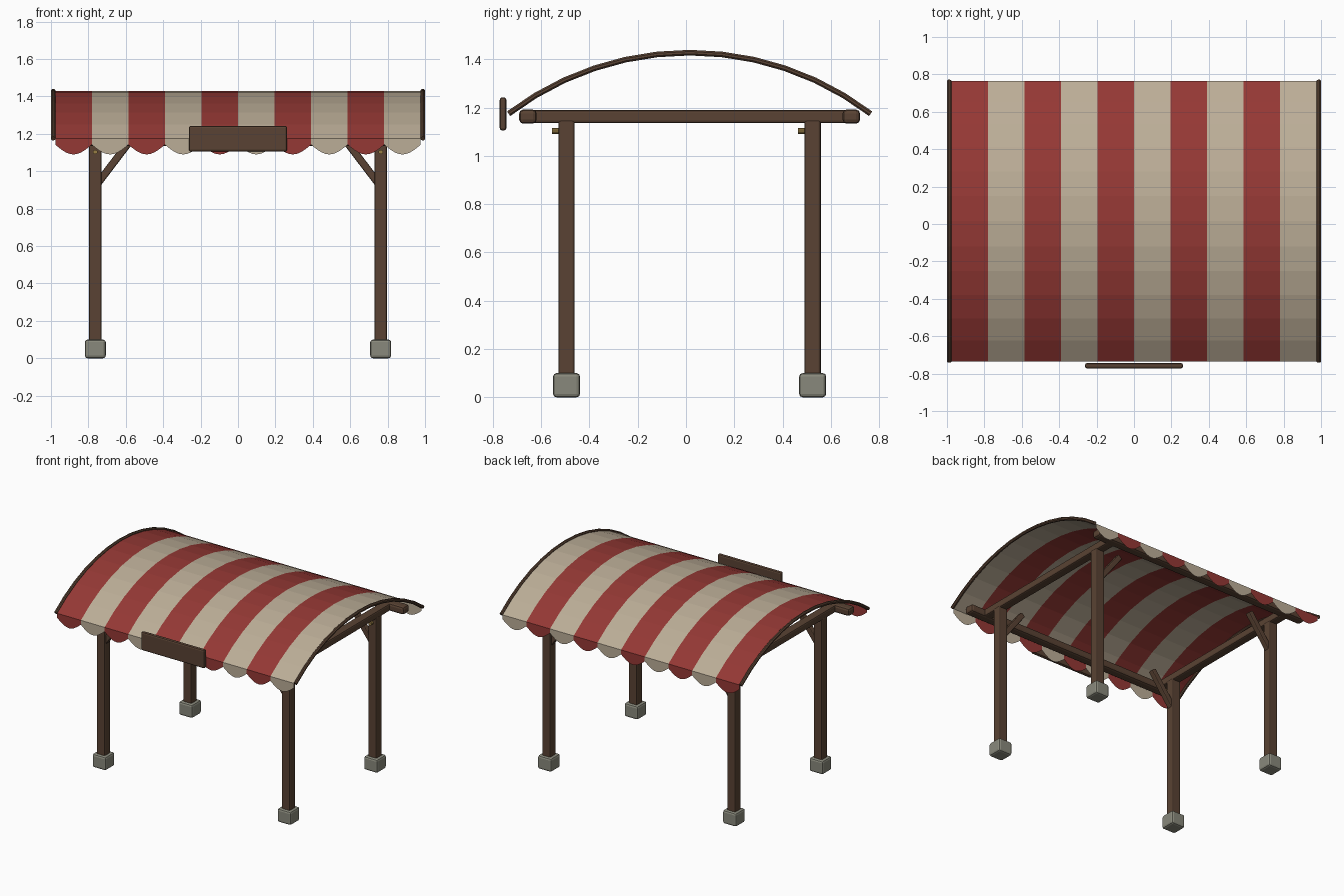
import bpy, bmesh, math
from mathutils import Vector

if "Cube" in bpy.data.objects:
    bpy.data.objects.remove(bpy.data.objects["Cube"])

CY = 0.015                      # centre of the frame in y (the sign shifts the bounds)
PX, PY = 0.763, 0.51            # post positions
HALF, SAG, EAVE = 0.75, 0.253, 1.175
STRIPES, HALF_X, SEGS = 10, 0.977, 12


def material(name, rgb):
    m = bpy.data.materials.new(name)
    m.diffuse_color = (*rgb, 1)
    m.use_nodes = True
    m.node_tree.nodes["Principled BSDF"].inputs["Base Color"].default_value = m.diffuse_color
    return m


WOOD = material("wood", (0.10, 0.055, 0.033))
STONE = material("stone", (0.25, 0.25, 0.20))
BRASS = material("brass", (0.32, 0.21, 0.06))
RED = material("red_cloth", (0.30, 0.04, 0.035))
CREAM = material("cream_cloth", (0.50, 0.42, 0.31))


def add_object(name, bm, *mats):
    me = bpy.data.meshes.new(name)
    bm.to_mesh(me)
    bm.free()
    ob = bpy.data.objects.new(name, me)
    bpy.context.collection.objects.link(ob)
    for m in mats:
        me.materials.append(m)
    return ob


def box(name, loc, size, mat, bevel=0.01, segments=2):
    bm = bmesh.new()
    bmesh.ops.create_cube(bm, size=1)
    bmesh.ops.scale(bm, vec=size, verts=bm.verts)
    ob = add_object(name, bm, mat)
    ob.location = loc
    mod = ob.modifiers.new("bevel", 'BEVEL')
    mod.width, mod.segments = bevel, segments
    return ob


def arc_points():
    r = (HALF ** 2 + SAG ** 2) / (2 * SAG)
    a = math.asin(HALF / r)
    angles = [-a + 2 * a * i / SEGS for i in range(SEGS + 1)]
    return [(CY + r * math.sin(t), EAVE + SAG - r + r * math.cos(t)) for t in angles]


# Posts with stone feet, brass pegs and corner braces
for sx, side in ((-1, "left"), (1, "right")):
    for sy, end in ((-1, "front"), (1, "back")):
        x, y = sx * PX, CY + sy * PY
        tag = f"{end}_{side}"
        box(f"{tag}_foot", (x, y, 0.05), (0.112, 0.112, 0.10), STONE, 0.014)
        box(f"{tag}_post", (x, y, 0.61), (0.068, 0.068, 1.08), WOOD)
        bm = bmesh.new()
        bmesh.ops.create_cone(bm, cap_ends=True, segments=10, radius1=0.012,
                              radius2=0.012, depth=0.04)
        peg = add_object(f"{tag}_peg", bm, BRASS)
        peg.location = (x, y - 0.041, 1.103)
        peg.rotation_euler.x = math.pi / 2
        low, high = Vector((sx * 0.75, y, 0.935)), Vector((sx * 0.575, y, 1.165))
        d = high - low
        brace = box(f"{tag}_brace", (low + high) / 2, (0.04, 0.04, d.length), WOOD, 0.007)
        brace.rotation_euler.y = math.atan2(d.x, d.z)

# Top frame: side beams and long beams
for s, side in ((-1, "left"), (1, "right")):
    box(f"{side}_side_beam", (s * PX, CY, 1.163), (0.066, 1.38, 0.054), WOOD)
for s, end in ((-1, "front"), (1, "back")):
    box(f"{end}_long_beam", (0, CY + s * 0.67, 1.163), (1.82, 0.072, 0.058), WOOD, 0.016)

# Striped arched canopy with scalloped edges
bm = bmesh.new()
arc = arc_points()
w = 2 * HALF_X / STRIPES
for i in range(STRIPES):
    x0 = -HALF_X + i * w
    rows = [[bm.verts.new((x, y, z)) for x in (x0, x0 + w)] for y, z in arc]
    for a, b in zip(rows, rows[1:]):
        bm.faces.new((a[0], a[1], b[1], b[0])).material_index = i % 2
    for k, flip in ((0, False), (-1, True)):
        y, z = arc[k]
        hem = [bm.verts.new((x0 + w * t / 10, y, 1.142 - 0.052 * math.sin(math.pi * t / 10)))
               for t in range(11)]
        loop = hem + [rows[k][1], rows[k][0]]
        bm.faces.new(loop[::-1] if flip else loop).material_index = i % 2
add_object("canopy", bm, RED, CREAM)

# Bent rods along the canopy ends
for s, side in ((-1, "left"), (1, "right")):
    bm = bmesh.new()
    rings = []
    for j, (y, z) in enumerate(arc):
        p, q = arc[max(j - 1, 0)], arc[min(j + 1, SEGS)]
        n = Vector((0, p[1] - q[1], q[0] - p[0])).normalized()
        ring = []
        for k in range(8):
            a = 2 * math.pi * (k + 0.5) / 8
            ring.append(bm.verts.new(Vector((s * 0.988, y, z)) + 0.0125 *
                                     (n * math.sin(a) + Vector((math.cos(a), 0, 0)))))
        rings.append(ring)
    for a, b in zip(rings, rings[1:]):
        for k in range(8):
            bm.faces.new((a[k], a[(k + 1) % 8], b[(k + 1) % 8], b[k]))
    bm.faces.new(rings[0])
    bm.faces.new(rings[-1])
    bmesh.ops.recalc_face_normals(bm, faces=bm.faces)
    add_object(f"{side}_canopy_rod", bm, WOOD)

# Blank sign board
box("sign_board", (0, -0.758, 1.174), (0.525, 0.028, 0.138), WOOD, 0.011)
